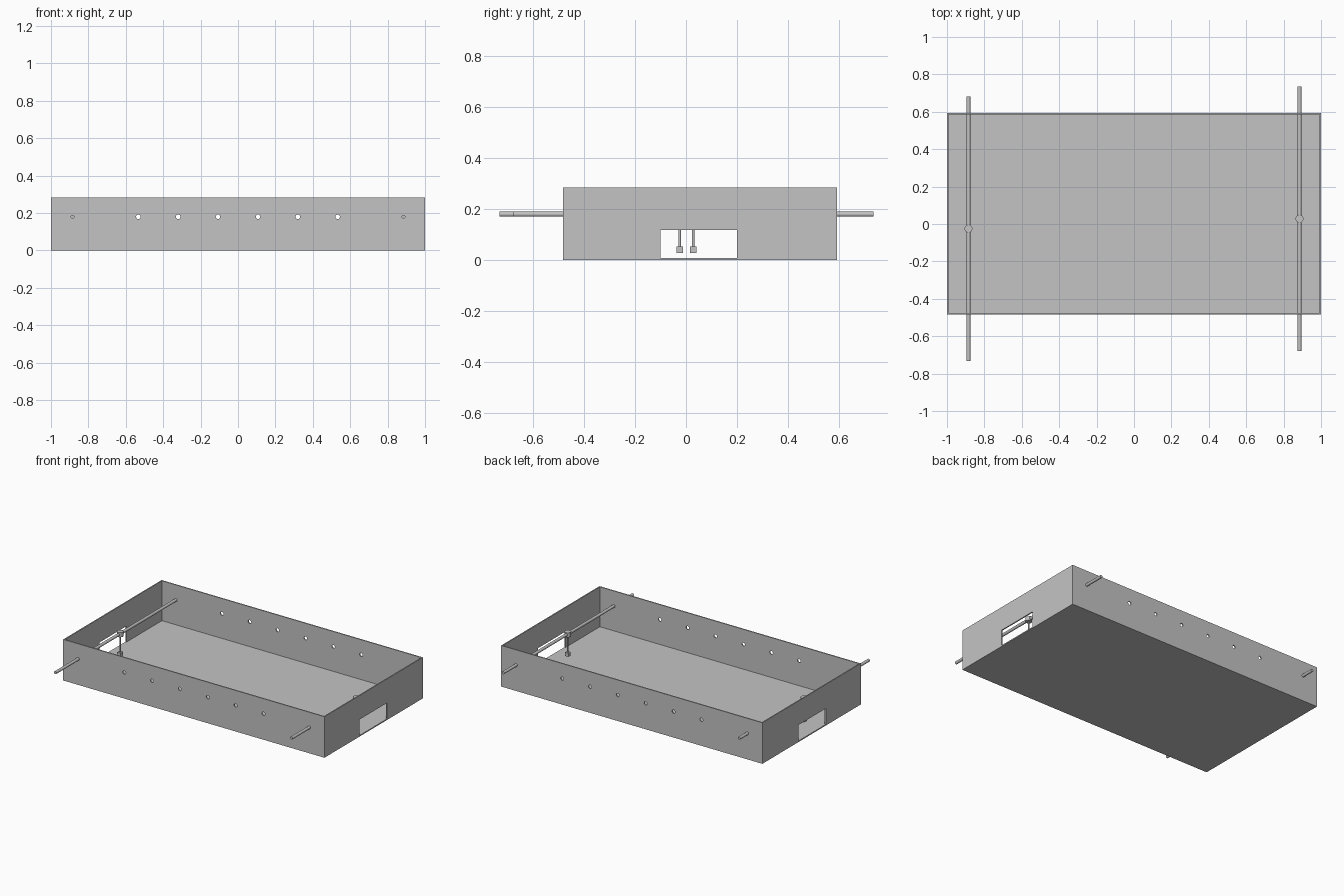
import bpy
from math import pi

if "Cube" in bpy.data.objects:
    bpy.data.objects.remove(bpy.data.objects["Cube"], do_unlink=True)

# One flat grey for the whole model
grey = bpy.data.materials.new("plain grey")
grey.use_nodes = True
COLOUR = (0.55, 0.55, 0.55, 1)
grey.diffuse_color = COLOUR
grey.node_tree.nodes["Principled BSDF"].inputs["Base Color"].default_value = COLOUR

FRONT, BACK = -0.483, 0.593
HEIGHT, WALL = 0.284, 0.008
ROD_Z, ROD_X = 0.18, 0.885


def box(name, low, high):
    """Box between two corners."""
    centre = [(a + b) / 2 for a, b in zip(low, high)]
    bpy.ops.mesh.primitive_cube_add(size=1, location=centre)
    ob = bpy.context.object
    ob.name = name
    ob.scale = [b - a for a, b in zip(low, high)]
    bpy.ops.object.transform_apply(location=False, rotation=False, scale=True)
    ob.data.materials.append(grey)
    return ob


def cylinder(name, radius, length, location, along_y=False, sides=24):
    bpy.ops.mesh.primitive_cylinder_add(
        vertices=sides, radius=radius, depth=length, location=location,
        rotation=(pi / 2 if along_y else 0, 0, 0))
    ob = bpy.context.object
    ob.name = name
    ob.data.materials.append(grey)
    bpy.ops.object.shade_smooth_by_angle()
    return ob


def cut(target, cutters):
    """Subtract each cutter from the target, then discard it."""
    bpy.context.view_layer.objects.active = target
    for cutter in cutters:
        cutter.hide_render = True
        mod = target.modifiers.new("opening", "BOOLEAN")
        mod.operation = "DIFFERENCE"
        mod.solver = "EXACT"
        mod.object = cutter
        bpy.ops.object.modifier_apply(modifier=mod.name)
        bpy.data.objects.remove(cutter, do_unlink=True)


# Playing floor
box("floor", (-1, FRONT, 0), (1, BACK, WALL))

# Long walls with a row of rod holes
for name, y in (("front_wall", FRONT), ("back_wall", BACK - WALL)):
    wall = box(name, (-1 + WALL, y, WALL), (1 - WALL, y + WALL, HEIGHT))
    cut(wall, [cylinder("hole_cutter", 0.012, 0.1, (side * x, y, ROD_Z), True)
               for side in (-1, 1) for x in (0.107, 0.32, 0.533)])

# End walls, each with a goal opening down to the floor
for name, x in (("right_end_wall", -1), ("left_end_wall", 1 - WALL)):
    wall = box(name, (x, FRONT, WALL), (x + WALL, BACK, HEIGHT))
    cut(wall, [box("goal_cutter", (x - 0.05, -0.1, -0.05), (x + 0.05, 0.2, 0.118))])

# Goalkeeper rods: bar, round head, thin leg and square foot
for name, x, y in (("right", -ROD_X, -0.025), ("left", ROD_X, 0.028)):
    cylinder(name + "_rod", 0.01, 1.416, (x, y, ROD_Z), True)
    cylinder(name + "_player_head", 0.021, 0.032, (x, y, ROD_Z))
    cylinder(name + "_player_leg", 0.005, 0.13, (x, y, 0.11), sides=16)
    box(name + "_player_foot", (x - 0.013, y - 0.013, 0.028),
        (x + 0.013, y + 0.013, 0.053))
